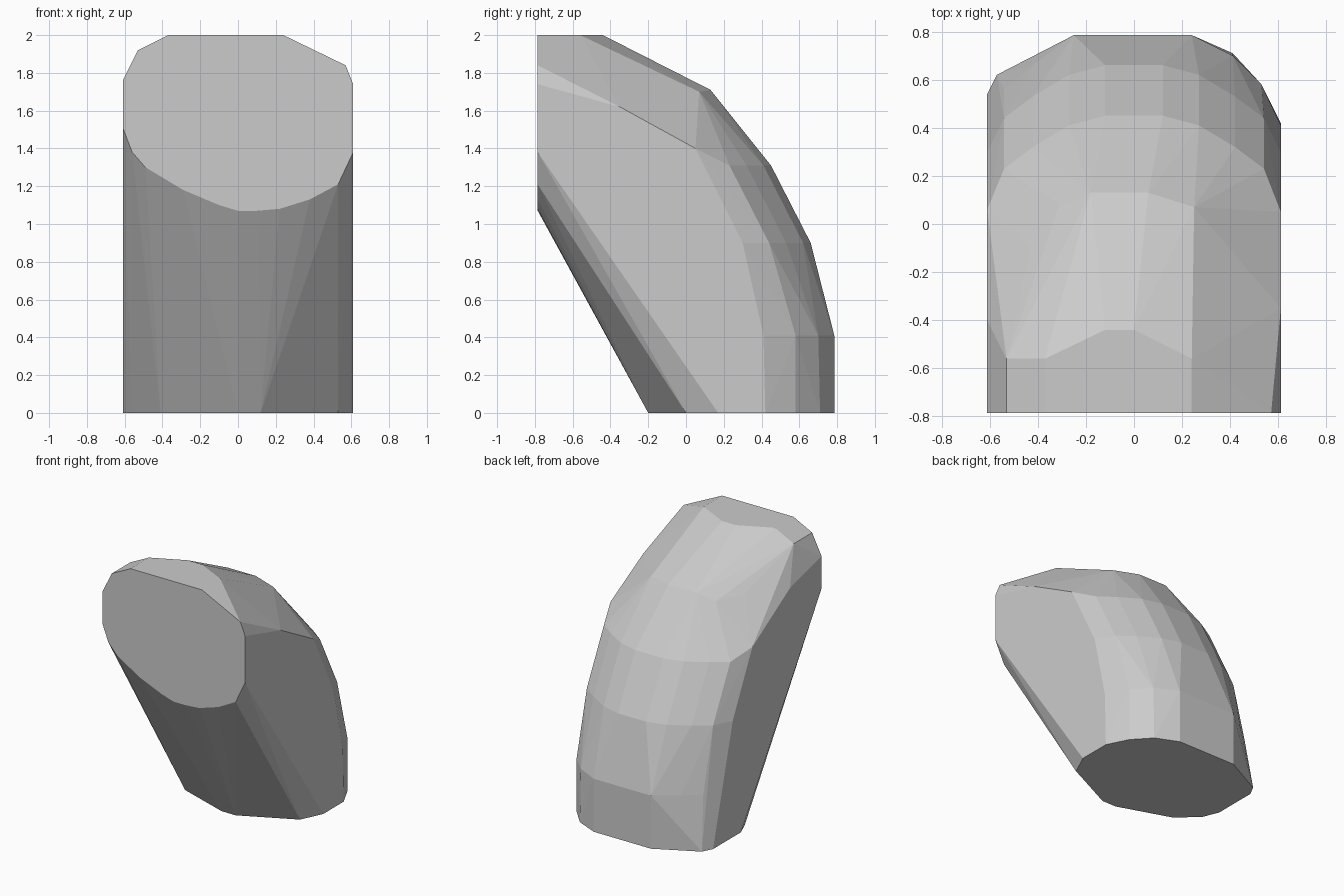
import bpy, bmesh

if "Cube" in bpy.data.objects:
    bpy.data.objects.remove(bpy.data.objects["Cube"])

pts = []

# Flat front opening (x, z) on y = -0.785
front = [(-.37, 2), (.24, 2), (.57, 1.84), (.61, 1.74), (.61, 1.38), (.53, 1.21),
         (.38, 1.13), (.22, 1.08), (.1, 1.07), (0, 1.07), (-.1, 1.1), (-.29, 1.18),
         (-.49, 1.3), (-.56, 1.38), (-.61, 1.51), (-.61, 1.76), (-.53, 1.92)]
pts += [(x, -.785, z) for x, z in front]

# Front edge of the flat base (x, y)
base = [(0, -.2), (.12, -.2), (.53, 0), (.61, .17), (-.41, -.06), (-.56, .08), (-.61, .2)]
pts += [(x, y, 0) for x, y in base]

# Straight lower back: base outline and its repeat higher up
back = [(-.61, .54), (-.57, .62), (-.25, .785), (.24, .785), (.41, .71), (.53, .58), (.61, .42)]
pts += [(x, y, 0) for x, y in back]
low = [(-.61, .40), (-.54, .56), (-.42, .66), (-.25, .785), (.24, .785), (.41, .70), (.53, .58), (.61, .41)]
pts += [(x, y, .41) for x, y in low]

# Curved back: rings given by (height, rear y), sharing one half outline (x, inset)
outline = [(.12, 0), (.27, .04), (.42, .13), (.54, .22), (.61, .36)]
for z, y in [(.9, .66), (1.31, .45)]:
    pts += [(s * x, y - d, z) for x, d in outline for s in (-1, 1)]

# Upper shoulder and flat top
shoulder = [(.06, .13, 1.71), (-.18, .13, 1.71), (.25, .07, 1.70), (-.31, .08, 1.66),
            (.42, -.28, 1.72), (-.43, -.1, 1.68), (.33, -.52, 1.9), (-.43, -.5, 1.92),
            (.55, -.42, 1.69), (-.56, -.3, 1.66), (.61, -.35, 1.62), (-.61, -.4, 1.66),
            (-.53, -.56, 1.92), (.61, .05, 1.4), (-.61, .06, 1.38)]
top = [(-.37, -.56), (-.12, -.44), (0, -.44), (.24, -.56)]
pts += shoulder + [(x, y, 2) for x, y in top]

# Wrap everything in a faceted convex skin
bm = bmesh.new()
for p in pts:
    bm.verts.new(p)
res = bmesh.ops.convex_hull(bm, input=bm.verts)
loose = {g for g in res["geom_interior"] + res["geom_unused"] if isinstance(g, bmesh.types.BMVert)}
bmesh.ops.delete(bm, geom=list(loose), context='VERTS')
bmesh.ops.dissolve_limit(bm, angle_limit=.02, verts=bm.verts, edges=bm.edges)
bmesh.ops.recalc_face_normals(bm, faces=bm.faces)

mesh = bpy.data.meshes.new("faceted_elbow_block")
bm.to_mesh(mesh)
bm.free()
bpy.context.collection.objects.link(bpy.data.objects.new("faceted_elbow_block", mesh))
